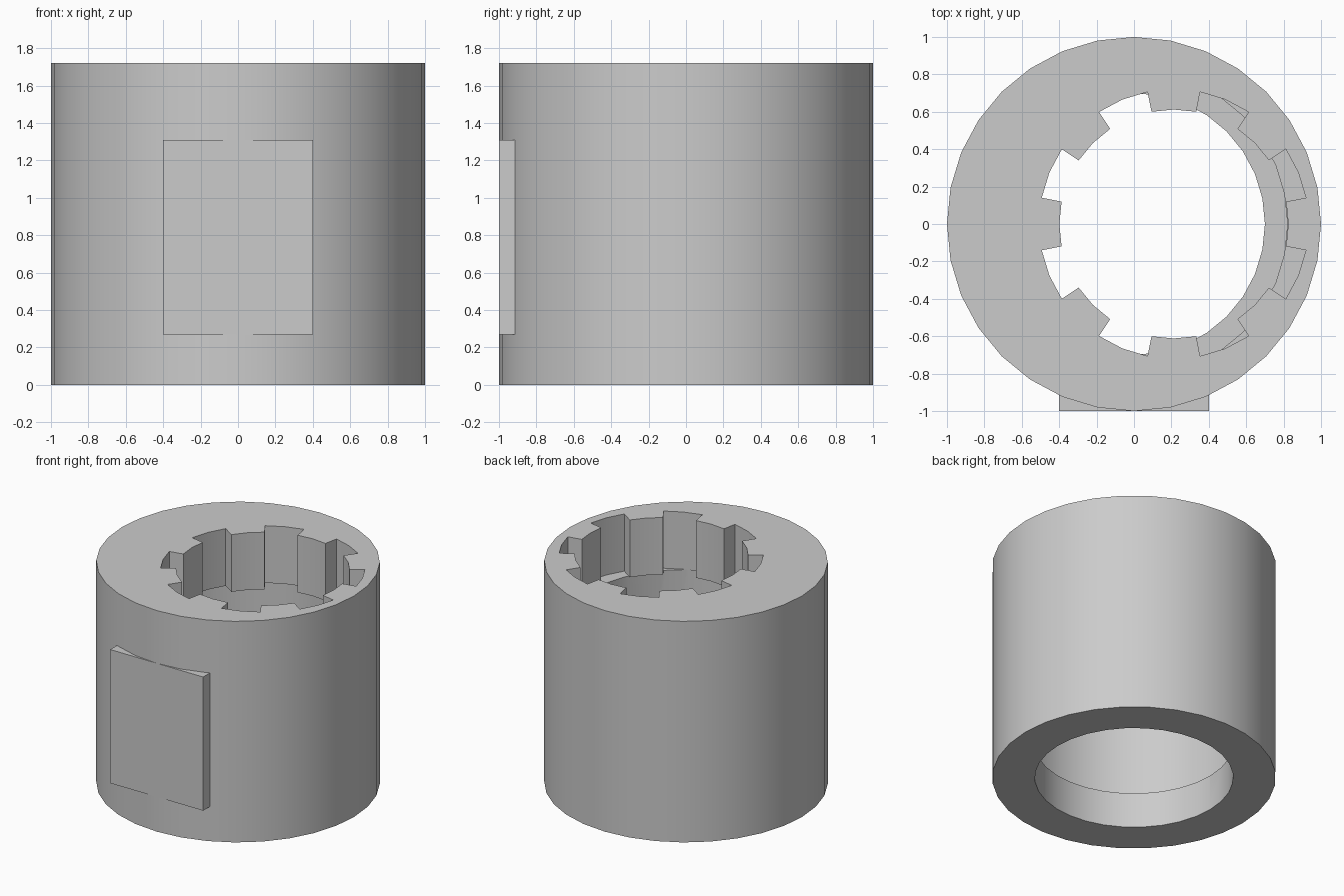
import bpy, bmesh, math

cube = bpy.data.objects.get("Cube")
if cube:
    bpy.data.objects.remove(cube, do_unlink=True)

SIDES = 32
HEIGHT = 1.72
FLOOR_Z, CEILING_Z = 0.275, 1.275      # hollow chamber between the end walls
SOCKET_X, TEETH = 0.213, 8             # off-centre toothed opening

grey = bpy.data.materials.new("plain_grey")
grey.use_nodes = True
COLOR = (0.6, 0.6, 0.6, 1)
grey.diffuse_color = COLOR
grey.node_tree.nodes["Principled BSDF"].inputs["Base Color"].default_value = COLOR


def circle(radius):
    steps = [math.tau * i / SIDES for i in range(SIDES)]
    return [(radius * math.cos(a), radius * math.sin(a)) for a in steps]


def toothed_outline(root, tip):
    """Alternate tip and root arcs, two segments each."""
    points = []
    arc = math.pi / TEETH
    for i in range(TEETH * 2):
        radius = root if i % 2 else tip
        for step in (-0.5, 0, 0.5):
            a = (i + step) * arc
            points.append((SOCKET_X + radius * math.cos(a), radius * math.sin(a)))
    return points


def prism(name, outline, z0, z1):
    """Extrude a closed outline from z0 to z1."""
    bm = bmesh.new()
    base = bm.faces.new([bm.verts.new((x, y, z0)) for x, y in outline])
    top = bmesh.ops.extrude_face_region(bm, geom=[base])["geom"]
    verts = [g for g in top if isinstance(g, bmesh.types.BMVert)]
    bmesh.ops.translate(bm, verts=verts, vec=(0, 0, z1 - z0))
    bmesh.ops.recalc_face_normals(bm, faces=bm.faces)
    mesh = bpy.data.meshes.new(name)
    bm.to_mesh(mesh)
    bm.free()
    mesh.materials.append(grey)
    obj = bpy.data.objects.new(name, mesh)
    bpy.context.collection.objects.link(obj)
    return obj


def activate(obj):
    bpy.ops.object.select_all(action='DESELECT')
    obj.select_set(True)
    bpy.context.view_layer.objects.active = obj


# Thick outer sleeve
sleeve = prism("sleeve", circle(1), 0, HEIGHT)

# Hollow chamber, round bottom bore, toothed top socket
cutters = [
    prism("chamber_cutter", circle(0.82), FLOOR_Z, CEILING_Z),
    prism("bore_cutter", circle(0.7), -0.1, FLOOR_Z + 0.2),
    prism("socket_cutter", toothed_outline(0.72, 0.612), CEILING_Z, HEIGHT + 0.1),
]
activate(sleeve)
for cutter in cutters:
    cutter.hide_render = True
    mod = sleeve.modifiers.new(cutter.name, 'BOOLEAN')
    mod.operation = 'DIFFERENCE'
    mod.solver = 'EXACT'
    mod.object = cutter
    bpy.ops.object.modifier_apply(modifier=mod.name)
for cutter in cutters:
    bpy.data.objects.remove(cutter, do_unlink=True)
bpy.ops.object.shade_smooth_by_angle(angle=math.radians(30))

# Flat pad on the front
pad_outline = [(-0.4, -1), (0.4, -1), (0.4, -0.88), (-0.4, -0.88)]
front_pad = prism("front_pad", pad_outline, 0.27, 1.31)
